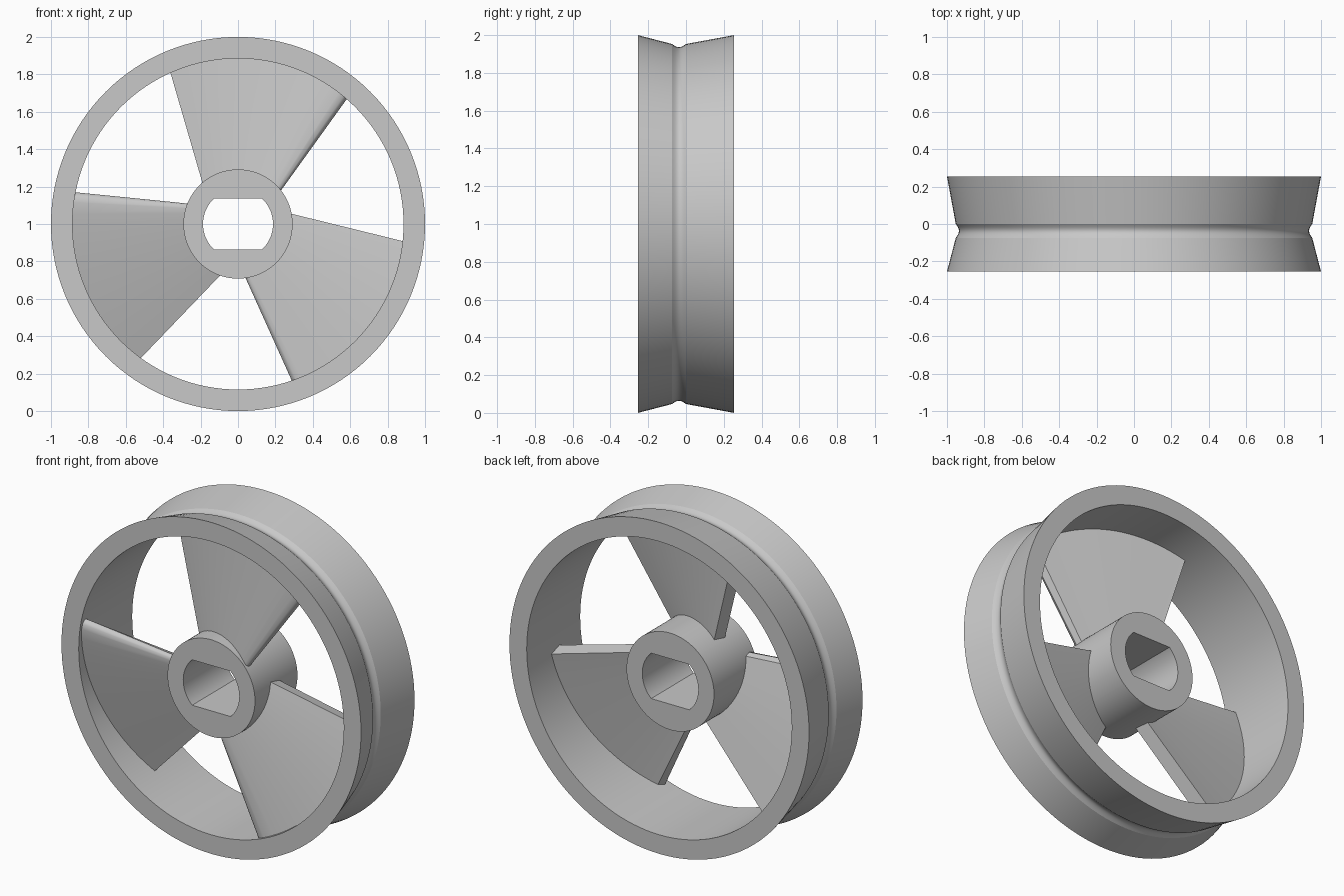
import bpy, bmesh
from math import sin, cos, asin, radians, pi, tau

cube = bpy.data.objects.get("Cube")
if cube:
    bpy.data.objects.remove(cube, do_unlink=True)

grey = bpy.data.materials.new("matte_grey")
grey.use_nodes = True
colour = (0.58, 0.58, 0.58, 1)
grey.diffuse_color = colour
grey.node_tree.nodes["Principled BSDF"].inputs["Base Color"].default_value = colour

CENTRE = 1.0    # height of the axle
HALF = 0.255    # half the rim width
BORE = 0.885    # inside radius of the rim
HUB = 0.292     # outside radius of the hub


def polar(r, angle, y):
    return (r * cos(angle), y, CENTRE + r * sin(angle))


def finish(name, bm, smooth):
    bmesh.ops.recalc_face_normals(bm, faces=bm.faces)
    mesh = bpy.data.meshes.new(name)
    bm.to_mesh(mesh)
    bm.free()
    mesh.materials.append(grey)
    obj = bpy.data.objects.new(name, mesh)
    bpy.context.collection.objects.link(obj)
    bpy.ops.object.select_all(action='DESELECT')
    obj.select_set(True)
    bpy.context.view_layer.objects.active = obj
    bpy.ops.object.shade_smooth_by_angle(angle=radians(smooth))


def bridge(bm, here, after):
    """Join two closed loops of vertices with a band of quads."""
    for j in range(len(here)):
        k = (j + 1) % len(here)
        bm.faces.new((here[j], here[k], after[k], after[j]))


def ring(name, angles, section):
    """Closed ring around the axle; section(angle) gives a closed (r, y) loop."""
    bm = bmesh.new()
    loops = [[bm.verts.new(polar(r, a, y)) for r, y in section(a)] for a in angles]
    for i, here in enumerate(loops):
        bridge(bm, here, loops[(i + 1) % len(loops)])
    finish(name, bm, 20)


even = [tau * i / 128 for i in range(128)]

# Rim: two flared lands with a rounded groove between them
groove = [(0.953 - 0.017 * sin(pi * i / 8), -0.074 + 0.074 * i / 8) for i in range(9)]
rim = [(BORE, -HALF), (1.0, -HALF)] + groove + [(1.0, HALF), (BORE, HALF)]
ring("rim", even, lambda a: rim)

# Hub: a sleeve with a round bore cut by two flats
HOLE, FLAT, HUB_BACK = 0.187, 0.137, 0.15
corner = asin(FLAT / HOLE)
corners = [corner, pi - corner, pi + corner, tau - corner]


def hub_section(a):
    inner = min(HOLE, FLAT / max(abs(sin(a)), 1e-6))
    return [(HUB, -HALF), (inner, -HALF), (inner, HUB_BACK), (HUB, HUB_BACK)]


ring("hub", sorted(even + corners), hub_section)


# Blades: ruled, pitched sheets with a rounded nose and a blunt trailing edge
def blade_section(nose, front_end, back_end, back_start):
    """Closed loop of (degrees, y): nose, arched front, then back."""
    n = 16
    (a0, y0), (a1, y1) = nose[-1], front_end
    front = [(a0 + (a1 - a0) * i / n, y0 + (y1 - y0) * (i / n) ** 1.15)
             for i in range(1, n + 1)]
    (a0, y0), (a1, y1) = back_end, back_start
    back = [(a0 + (a1 - a0) * i / n,
             y0 + (y1 - y0) * i / n + 0.012 * sin(pi * i / n))
            for i in range(n + 1)]
    return nose + front + back


root = blade_section([(37.5, -0.215), (38.3, -0.23), (40, -0.238), (43, -0.24)],
                     (131.5, -0.10), (127.5, -0.02), (39.5, -0.18))
tip = blade_section([(49, -0.21), (49.5, -0.226), (50.5, -0.235), (52.5, -0.238)],
                    (114, -0.05), (112.5, 0.03), (50.5, -0.175))

for number in range(3):
    turn = 120 * number
    bm = bmesh.new()
    inner, outer = [
        [bm.verts.new(polar(r, radians(a + turn), y)) for a, y in loop]
        for r, loop in ((HUB - 0.008, root), (BORE + 0.008, tip))]
    bridge(bm, inner, outer)
    # caps buried in the hub and the rim
    bm.faces.new(inner)
    bm.faces.new(outer)
    finish(f"blade_{number + 1}", bm, 45)
